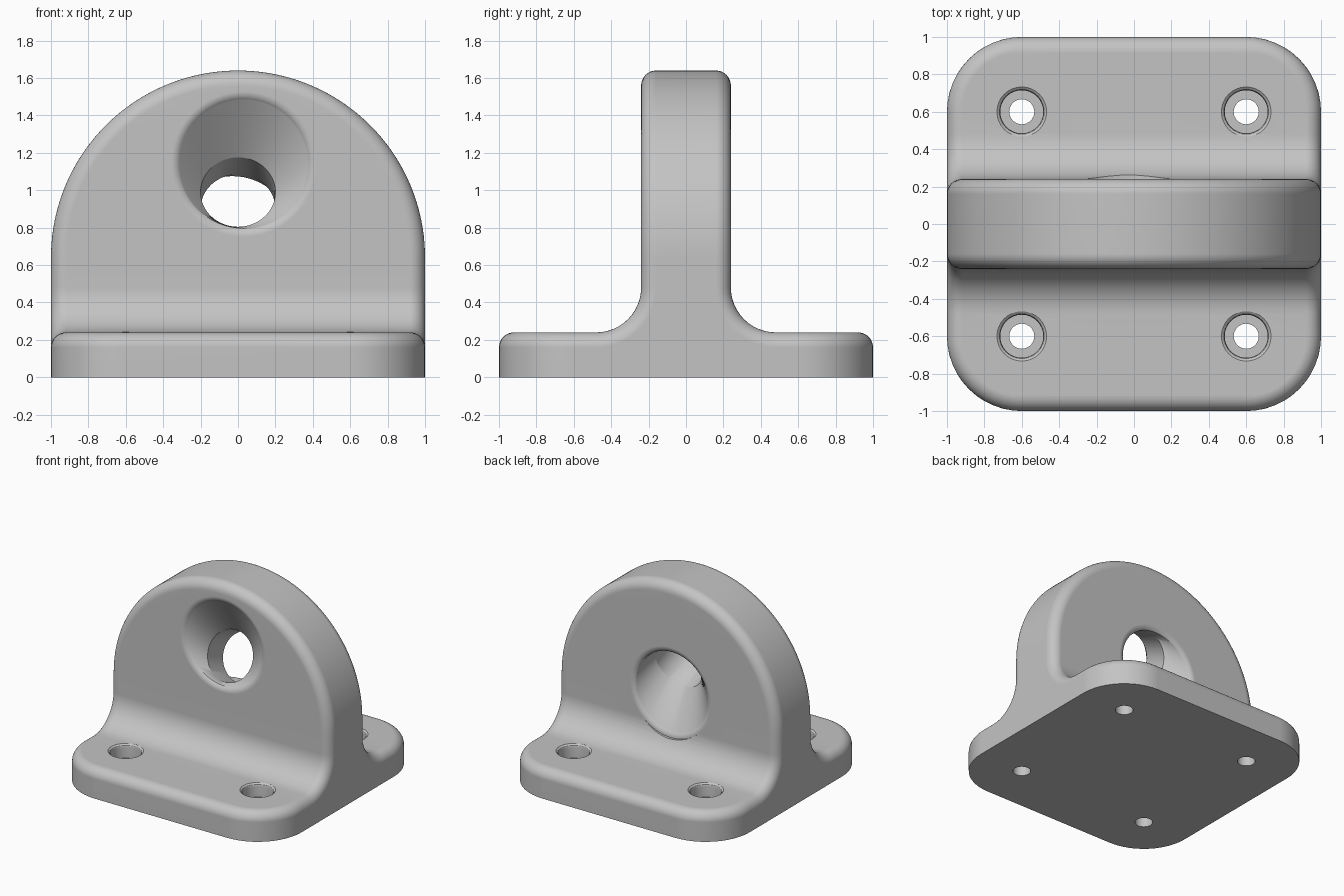
import bpy, bmesh
from math import sin, cos, pi, radians
from mathutils import Vector, Matrix

if "Cube" in bpy.data.objects:
    bpy.data.objects.remove(bpy.data.objects["Cube"])

PLATE = 0.24     # plate height, also half thickness of the upright
FILLET = 0.24    # concave blend between plate and upright
ROUND = 0.08     # rounded outer edges
CORNER = 0.4     # plate corner radius in plan
FLAT = 1 - PLATE - FILLET
ARC = FILLET * pi / 2
ARCH = FLAT + ARC + 0.16   # path length where the arch begins

grey = bpy.data.materials.new("light grey")
grey.use_nodes = True
grey.diffuse_color = (0.55, 0.55, 0.55, 1)
grey.node_tree.nodes["Principled BSDF"].inputs["Base Color"].default_value = grey.diffuse_color


def new_object(name, bm):
    bmesh.ops.recalc_face_normals(bm, faces=bm.faces)
    mesh = bpy.data.meshes.new(name)
    bm.to_mesh(mesh)
    bm.free()
    mesh.materials.append(grey)
    obj = bpy.data.objects.new(name, mesh)
    bpy.context.collection.objects.link(obj)
    return obj


def sheet_point(x, s, depth):
    """Point at length s along plate top, fillet and upright, sunk by depth."""
    if s <= FLAT:
        return Vector((x, s - 1, PLATE - depth))
    a = min((s - FLAT) / FILLET, pi / 2)
    r = FILLET + depth
    rise = max(0, s - FLAT - ARC)
    return Vector((x, -PLATE - FILLET + r * sin(a), PLATE + FILLET - r * cos(a) + rise))


def outline(offset):
    """Half outline of the unrolled sheet, moved inward by offset."""
    pts = [(0, offset)]
    for i in range(13):
        a = -pi / 2 + pi / 2 * i / 12
        r = CORNER - offset
        pts.append((1 - CORNER + r * cos(a), CORNER + r * sin(a)))
    pts += [(1 - offset, FLAT + ARC * i / 12) for i in range(13)]
    for i in range(41):
        a = pi / 2 * i / 40
        pts.append(((1 - offset) * cos(a), ARCH + (1 - offset) * sin(a)))
    return pts


def bracket_body():
    bm = bmesh.new()

    def strip(a, b):
        for i in range(len(a) - 1):
            bm.faces.new((a[i], a[i + 1], b[i + 1], b[i]))

    def verts(points):
        return [bm.verts.new(p) for p in points]

    # Sheet and its rounded border
    inner = outline(ROUND)
    rings = [verts(sheet_point(0, s, 0) for x, s in inner)]
    for i in range(9):
        a = pi / 2 * i / 8
        rings.append(verts(sheet_point(x, s, ROUND * (1 - cos(a)))
                           for x, s in outline(ROUND * (1 - sin(a)))))
    for a, b in zip(rings, rings[1:]):
        strip(a, b)

    # Plate wall, flat side, arch wall and underside
    edge = rings[-1]
    front, side, arch = edge[:14], edge[13:28], edge[27:]
    low = verts((v.co.x, v.co.y, 0) for v in front)
    mid = verts((v.co.x, 0, v.co.z) for v in arch)
    strip(front, low)
    strip(arch, mid)
    foot, centre = verts([(1, 0, 0), (0, 0, 0)])
    bm.faces.new(side + [mid[0], foot, low[-1]])
    bm.faces.new(low + [foot, centre])
    bmesh.ops.remove_doubles(bm, verts=bm.verts, dist=1e-5)

    # Mirror the quarter into the full body
    for axis in "XY":
        bmesh.ops.mirror(bm, geom=bm.verts[:] + bm.edges[:] + bm.faces[:],
                         matrix=Matrix(), merge_dist=1e-4, axis=axis)
    bmesh.ops.remove_doubles(bm, verts=bm.verts, dist=1e-5)
    return new_object("mounting_bracket", bm)


def loft(name, rings, n):
    """Closed solid through rings of (centre, radius, tilt from upright)."""
    bm = bmesh.new()
    loops = []
    for centre, r, tilt in rings:
        turn = Matrix.Rotation(tilt, 3, 'X')
        loops.append([bm.verts.new(Vector(centre) + turn @ Vector(
            (r * cos(2 * pi * i / n), 0, r * sin(2 * pi * i / n)))) for i in range(n)])
    for a, b in zip(loops, loops[1:]):
        for i in range(n):
            j = (i + 1) % n
            bm.faces.new((a[i], a[j], b[j], b[i]))
    bm.faces.new(loops[0])
    bm.faces.new(loops[-1])
    return new_object(name, bm)


def cut(body, cutter):
    cutter.hide_render = True
    mod = body.modifiers.new("cut", 'BOOLEAN')
    mod.operation = 'DIFFERENCE'
    mod.solver = 'EXACT'
    mod.object = cutter
    bpy.context.view_layer.objects.active = body
    bpy.ops.object.modifier_apply(modifier=mod.name)
    bpy.data.objects.remove(cutter)


def funnel(side, radius):
    """Rings of one flared mouth, from outside inward; side is -1 in front."""
    x, z, soft = -0.03 * side, 0.945 - 0.195 * side, 0.06
    rings = [((x, side * 0.4, z), radius, 0)]
    for i in range(7):
        a = radians(48) * i / 6
        y = PLATE - soft + soft * cos(a)
        rings.append(((x, side * y, z), radius - soft * sin(a), 0))
    rings.append(((0, side * 0.1, 0.945 - 0.045 * side), 0.2, radians(-22)))
    return rings


body = bracket_body()

# Slanted double-flared eye
cut(body, loft("eye_cutter", funnel(-1, 0.388) + funnel(1, 0.37)[::-1], 64))

# Counterbored screw holes with softened rims
for x in (-0.6, 0.6):
    for y in (-0.6, 0.6):
        profile = [(-0.1, 0.067), (0.13, 0.067), (0.13, 0.115), (0.215, 0.115),
                   (0.23, 0.12), (0.2401, 0.133), (0.3, 0.133)]
        hole = loft("screw_hole_cutter", [((0, h, 0), r, 0) for h, r in profile], 32)
        hole.data.transform(Matrix.Translation((x, y, 0)) @ Matrix.Rotation(pi / 2, 4, 'X'))
        cut(body, hole)

# Smooth shading with crisp hole edges
bpy.ops.object.select_all(action='DESELECT')
body.select_set(True)
bpy.context.view_layer.objects.active = body
bpy.ops.object.shade_smooth_by_angle(angle=radians(32))
weighted = body.modifiers.new("even_shading", 'WEIGHTED_NORMAL')
weighted.keep_sharp = True
